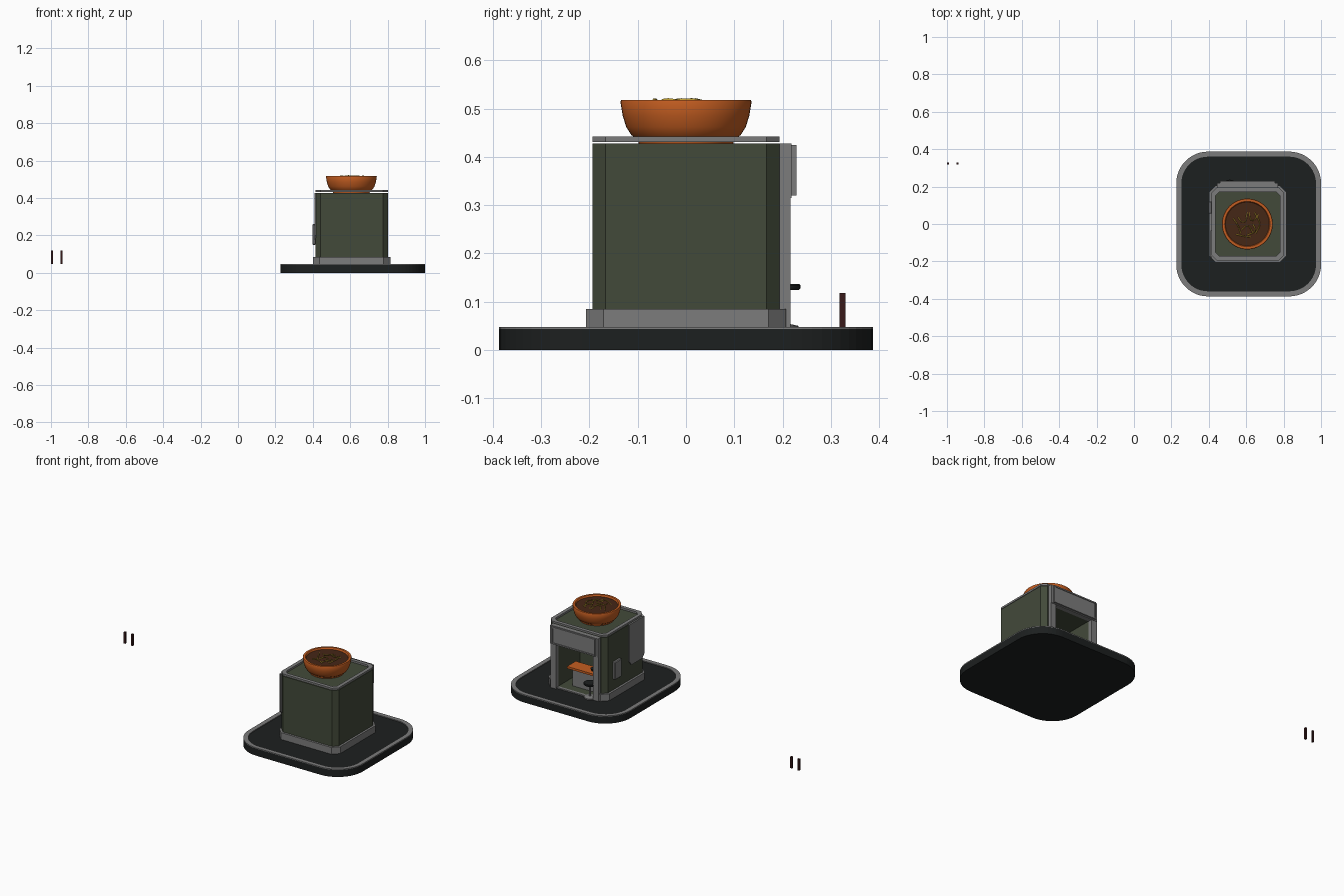
import bpy, bmesh, math
from mathutils import Vector

if "Cube" in bpy.data.objects:
    bpy.data.objects.remove(bpy.data.objects["Cube"])

CX = 0.608  # centre of the shop


def mat(name, rgb):
    m = bpy.data.materials.new(name)
    m.diffuse_color = (*rgb, 1)
    m.use_nodes = True
    m.node_tree.nodes["Principled BSDF"].inputs["Base Color"].default_value = m.diffuse_color
    return m


BLACK = mat("black", (0.012, 0.014, 0.014))
GREEN = mat("olive", (0.055, 0.068, 0.042))
ORANGE = mat("orange", (0.55, 0.11, 0.015))
SOUP = mat("broth", (0.06, 0.02, 0.008))
YELLOW = mat("noodle", (0.6, 0.4, 0.04))
WOOD = mat("dark_wood", (0.04, 0.01, 0.01))
GREY = mat("grey", (0.2, 0.2, 0.2))
DARK = mat("dark_grey", (0.09, 0.1, 0.09))


def finish(name, bm, material=None):
    bmesh.ops.recalc_face_normals(bm, faces=bm.faces)
    me = bpy.data.meshes.new(name)
    bm.to_mesh(me)
    bm.free()
    ob = bpy.data.objects.new(name, me)
    bpy.context.collection.objects.link(ob)
    if material:
        me.materials.append(material)
    return ob


def box(name, x, y, z, material=None):
    bm = bmesh.new()
    bmesh.ops.create_cube(bm, size=1)
    for v in bm.verts:
        v.co = [(lo + hi) / 2 + c * (hi - lo) for c, (lo, hi) in zip(v.co, (x, y, z))]
    return finish(name, bm, material)


def square(half, r, steps, cx):
    """Outline of a square with rounded (or, with one step, cut) corners."""
    pts = []
    for q in range(4):
        a0 = q * math.pi / 2
        sx, sy = [(1, 1), (-1, 1), (-1, -1), (1, -1)][q]
        for i in range(steps + 1):
            a = a0 + i / steps * math.pi / 2
            pts.append((cx + sx * (half - r) + r * math.cos(a), sy * (half - r) + r * math.sin(a)))
    return pts


def prism(name, pts, z0, z1, material=None):
    bm = bmesh.new()
    f = bm.faces.new([bm.verts.new((x, y, z0)) for x, y in pts])
    top = bmesh.ops.extrude_face_region(bm, geom=[f])["geom"]
    bmesh.ops.translate(bm, vec=(0, 0, z1 - z0), verts=[v for v in top if isinstance(v, bmesh.types.BMVert)])
    return finish(name, bm, material)


def ring(name, outer, inner, z0, z1, material=None):
    bm = bmesh.new()
    n = len(outer)
    loops = [[bm.verts.new((x, y, z)) for x, y in p]
             for p, z in ((outer, z0), (outer, z1), (inner, z1), (inner, z0))]
    for k in range(4):
        a, b = loops[k], loops[(k + 1) % 4]
        for i in range(n):
            bm.faces.new((a[i], a[(i + 1) % n], b[(i + 1) % n], b[i]))
    return finish(name, bm, material)


def lathe(name, profile, loc, material=None, steps=48):
    bm = bmesh.new()
    vs = [bm.verts.new((r, 0, z)) for r, z in profile]
    es = [bm.edges.new(p) for p in zip(vs, vs[1:])]
    bmesh.ops.spin(bm, geom=vs + es, cent=(0, 0, 0), axis=(0, 0, 1), angle=math.tau, steps=steps)
    bmesh.ops.remove_doubles(bm, verts=bm.verts, dist=1e-5)
    ob = finish(name, bm, material)
    ob.location = loc
    bpy.ops.object.select_all(action='DESELECT')
    bpy.context.view_layer.objects.active = ob
    ob.select_set(True)
    bpy.ops.object.shade_smooth_by_angle(angle=math.radians(40))
    return ob


def cut(ob, cutter):
    m = ob.modifiers.new("opening", 'BOOLEAN')
    m.operation = 'DIFFERENCE'
    m.solver = 'EXACT'
    m.object = cutter


# Rounded base slab with a raised rim
prism("base_slab", square(0.387, 0.17, 12, 0.613), 0, 0.043, BLACK)
ring("base_rim", square(0.387, 0.17, 12, 0.613), square(0.36, 0.143, 12, 0.613), 0.043, 0.048, GREY)

# Shop body and plinth with the serving opening cut from the back
body = prism("shop_body", square(0.194, 0.027, 1, CX), 0.043, 0.428, GREEN)
plinth = ring("plinth", square(0.207, 0.036, 1, CX), square(0.19, 0.026, 1, CX), 0.043, 0.085, GREY)
opening = box("opening_cutter", (0.48, 0.735), (-0.02, 0.3), (0.05, 0.318))
opening.hide_render = True
opening.hide_viewport = True
cut(body, opening)
cut(plinth, opening)

# Roof edging
ring("roof_edge", square(0.194, 0.027, 1, CX), square(0.172, 0.02, 1, CX), 0.431, 0.442, GREY)

# Door frame posts, sign board and its raised border
for side, (x0, x1) in (("left", (0.445, 0.482)), ("right", (0.733, 0.77))):
    box(side + "_post", (x0, x1), (0.19, 0.216), (0.043, 0.318), GREY)
box("sign_board", (0.445, 0.77), (0.19, 0.219), (0.315, 0.428), GREY)
box("sign_plate", (0.465, 0.75), (0.219, 0.225), (0.325, 0.42), GREY)
for nm, z in (("lower", 0.32), ("upper", 0.417)):
    box(nm + "_sign_border", (0.46, 0.755), (0.219, 0.229), (z, z + 0.008), GREY)
for nm, x in (("left", 0.46), ("right", 0.747)):
    box(nm + "_sign_border", (x, x + 0.008), (0.219, 0.229), (0.328, 0.417), GREY)

# Counter with a dish on it
box("counter_cabinet", (0.482, 0.675), (0.09, 0.14), (0.05, 0.165), GREY)
box("counter_top", (0.481, 0.69), (0.085, 0.17), (0.163, 0.176), ORANGE)
lathe("counter_dish", [(0, 0.176), (0.012, 0.176), (0.02, 0.19), (0.017, 0.19), (0, 0.183)],
      (0.535, 0.13, 0), BLACK, 20)

# Stool
S = (0.512, 0.2, 0)
lathe("stool_foot", [(0, 0.043), (0.033, 0.043), (0.033, 0.05), (0.01, 0.055), (0, 0.055)], S, GREY, 24)
lathe("stool_stem", [(0.005, 0.05), (0.005, 0.126)], S, GREY, 12)
lathe("stool_seat", [(0, 0.124), (0.034, 0.124), (0.037, 0.128), (0.037, 0.134), (0.034, 0.137), (0, 0.137)],
      S, BLACK, 24)

# Side wall panel with clipped lower corners, plus a meter box
bm = bmesh.new()
prof = [(-0.18, 0.428), (-0.035, 0.428), (-0.035, 0.2), (-0.055, 0.175), (-0.16, 0.175), (-0.18, 0.2)]
f = bm.faces.new([bm.verts.new((0.416, y, z)) for y, z in prof])
ext = bmesh.ops.extrude_face_region(bm, geom=[f])["geom"]
bmesh.ops.translate(bm, vec=(-0.008, 0, 0), verts=[v for v in ext if isinstance(v, bmesh.types.BMVert)])
finish("side_panel", bm, GREY)
meter = box("meter_box", (0.397, 0.416), (0.055, 0.12), (0.15, 0.26), GREY)
bev = meter.modifiers.new("bevel", 'BEVEL')
bev.width, bev.segments = 0.004, 1

# Bowl, broth and noodles
B = (CX - 0.002, 0, 0)
lathe("bowl", [(0, 0.428), (0.098, 0.428), (0.1, 0.436), (0.113, 0.445), (0.124, 0.462), (0.131, 0.485),
               (0.136, 0.514), (0.134, 0.518), (0.121, 0.518), (0.118, 0.514), (0.115, 0.495), (0, 0.49)],
      B, ORANGE)
lathe("broth", [(0, 0.508), (0.118, 0.508), (0.116, 0.498)], B, SOUP)
strands = [
    [(-0.075, 0.03), (-0.05, -0.01), (-0.035, -0.05)],
    [(-0.05, 0.035), (-0.02, 0.01), (0.0, 0.06)],
    [(-0.06, -0.055), (-0.02, -0.065), (0.02, -0.07)],
    [(0.01, 0.06), (0.025, 0.02), (0.06, 0.05)],
    [(0.04, 0.06), (0.065, 0.0), (0.045, -0.05)],
    [(-0.03, -0.03), (0.0, -0.01), (0.03, -0.045)],
    [(0.03, 0.0), (0.04, -0.035), (0.0, -0.06)],
]
cu = bpy.data.curves.new("noodles", 'CURVE')
cu.dimensions = '3D'
cu.bevel_depth = 0.0028
cu.bevel_resolution = 1
cu.resolution_u = 8
for pts in strands:
    sp = cu.splines.new('BEZIER')
    sp.bezier_points.add(2)
    for i, (bp, (x, y)) in enumerate(zip(sp.bezier_points, pts)):
        bp.co = Vector((B[0] + x, y, 0.519 if i == 1 else 0.508))
        bp.handle_left_type = bp.handle_right_type = 'AUTO'
cu.materials.append(YELLOW)
bpy.context.collection.objects.link(bpy.data.objects.new("noodles", cu))

# Pair of loose sticks standing apart from the shop
for nm, x in (("left", -1.0), ("right", -0.95)):
    box(nm + "_stick", (x, x + 0.011), (0.318, 0.33), (0.048, 0.118), WOOD)
